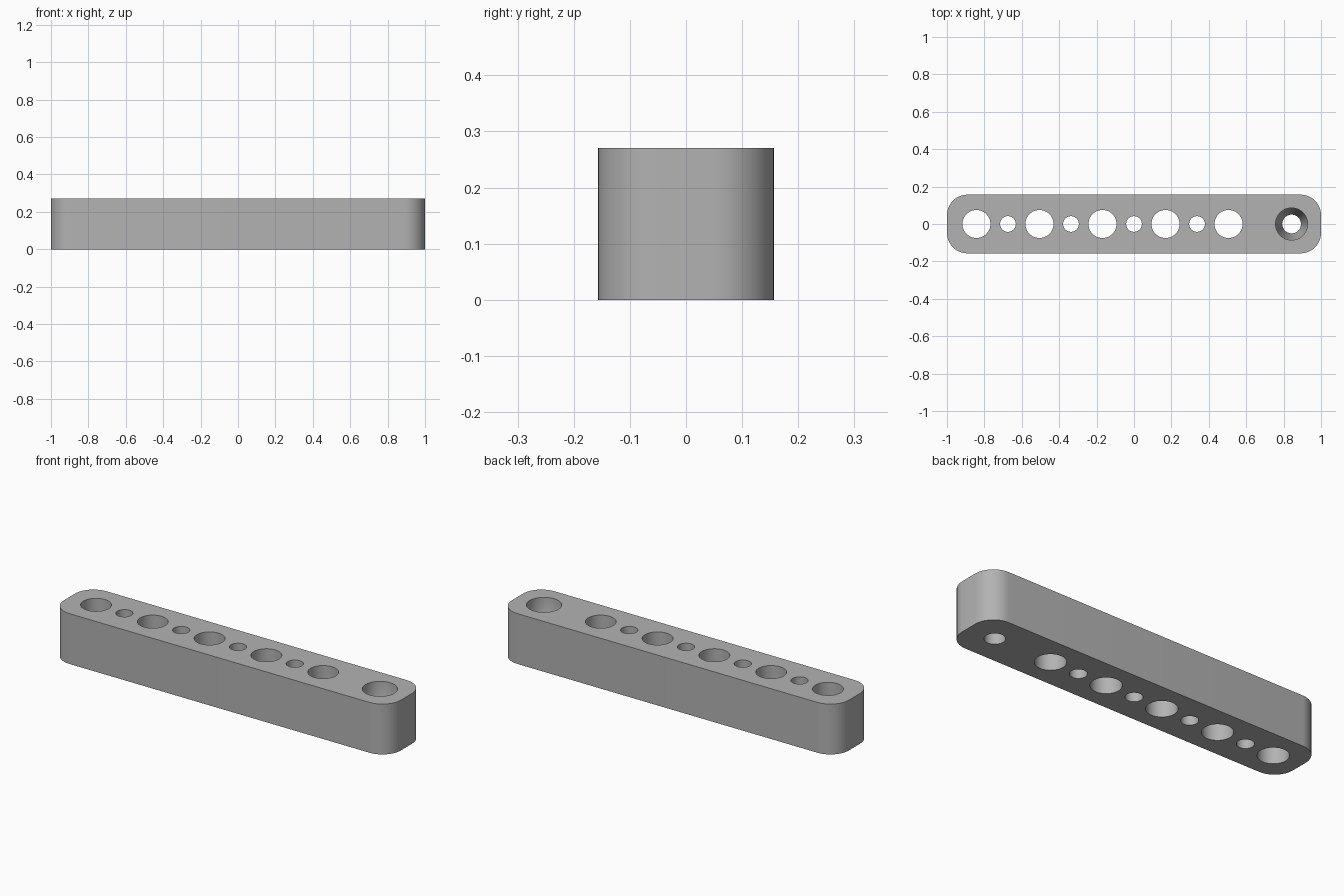
import bpy, bmesh, math

if "Cube" in bpy.data.objects:
    bpy.data.objects.remove(bpy.data.objects["Cube"])

HEIGHT, HALF_X, HALF_Y, CORNER = 0.27, 1.0, 0.157, 0.11
PITCH = 0.337


def lathe_cutter(name, x, profile, sides=48):
    """Closed round solid from (radius, z) pairs, used to cut a hole."""
    bm = bmesh.new()
    rings = []
    for r, z in profile:
        rings.append([bm.verts.new((x + r * math.cos(math.tau * i / sides),
                                    r * math.sin(math.tau * i / sides), z))
                      for i in range(sides)])
    for low, high in zip(rings, rings[1:]):
        for i in range(sides):
            j = (i + 1) % sides
            bm.faces.new((low[i], low[j], high[j], high[i]))
    bm.faces.new(rings[0][::-1])
    bm.faces.new(rings[-1])
    mesh = bpy.data.meshes.new(name)
    bm.to_mesh(mesh)
    bm.free()
    ob = bpy.data.objects.new(name, mesh)
    bpy.context.collection.objects.link(ob)
    ob.hide_render = True
    return ob


# Bar with rounded vertical corners
bm = bmesh.new()
bmesh.ops.create_cube(bm, size=1)
for v in bm.verts:
    v.co = (v.co.x * 2 * HALF_X, v.co.y * 2 * HALF_Y, (v.co.z + 0.5) * HEIGHT)
uprights = [e for e in bm.edges if abs(e.verts[0].co.z - e.verts[1].co.z) > 0.1]
bmesh.ops.bevel(bm, geom=uprights, offset=CORNER, segments=12, profile=0.5, affect='EDGES')
mesh = bpy.data.meshes.new("bar")
bm.to_mesh(mesh)
bm.free()
bar = bpy.data.objects.new("bar", mesh)
bpy.context.collection.objects.link(bar)

grey = bpy.data.materials.new("plain grey")
grey.use_nodes = True
colour = (0.45, 0.45, 0.45, 1)
grey.diffuse_color = colour
grey.node_tree.nodes["Principled BSDF"].inputs["Base Color"].default_value = colour
mesh.materials.append(grey)

# Large holes, with a small one between each pair
low, high = -0.05, HEIGHT + 0.05
cutters = []
for i in range(5):
    x = (i - 2.5) * PITCH
    cutters.append(lathe_cutter("large_hole_cutter", x, [(0.075, low), (0.075, high)]))
    if i < 4:
        cutters.append(lathe_cutter("small_hole_cutter", x + PITCH / 2,
                                    [(0.042, low), (0.042, high)]))

# Screw hole with a tapered seat below a straight mouth
cutters.append(lathe_cutter("screw_hole_cutter", 2.5 * PITCH,
                            [(0.05, low), (0.05, 0.08), (0.086, 0.18), (0.086, high)]))

bpy.context.view_layer.objects.active = bar
bar.select_set(True)
for cutter in cutters:
    mod = bar.modifiers.new("hole", 'BOOLEAN')
    mod.operation = 'DIFFERENCE'
    mod.solver = 'EXACT'
    mod.object = cutter
    bpy.ops.object.modifier_apply(modifier=mod.name)
    bpy.data.objects.remove(cutter)

bpy.ops.object.shade_smooth_by_angle(angle=math.radians(30))
